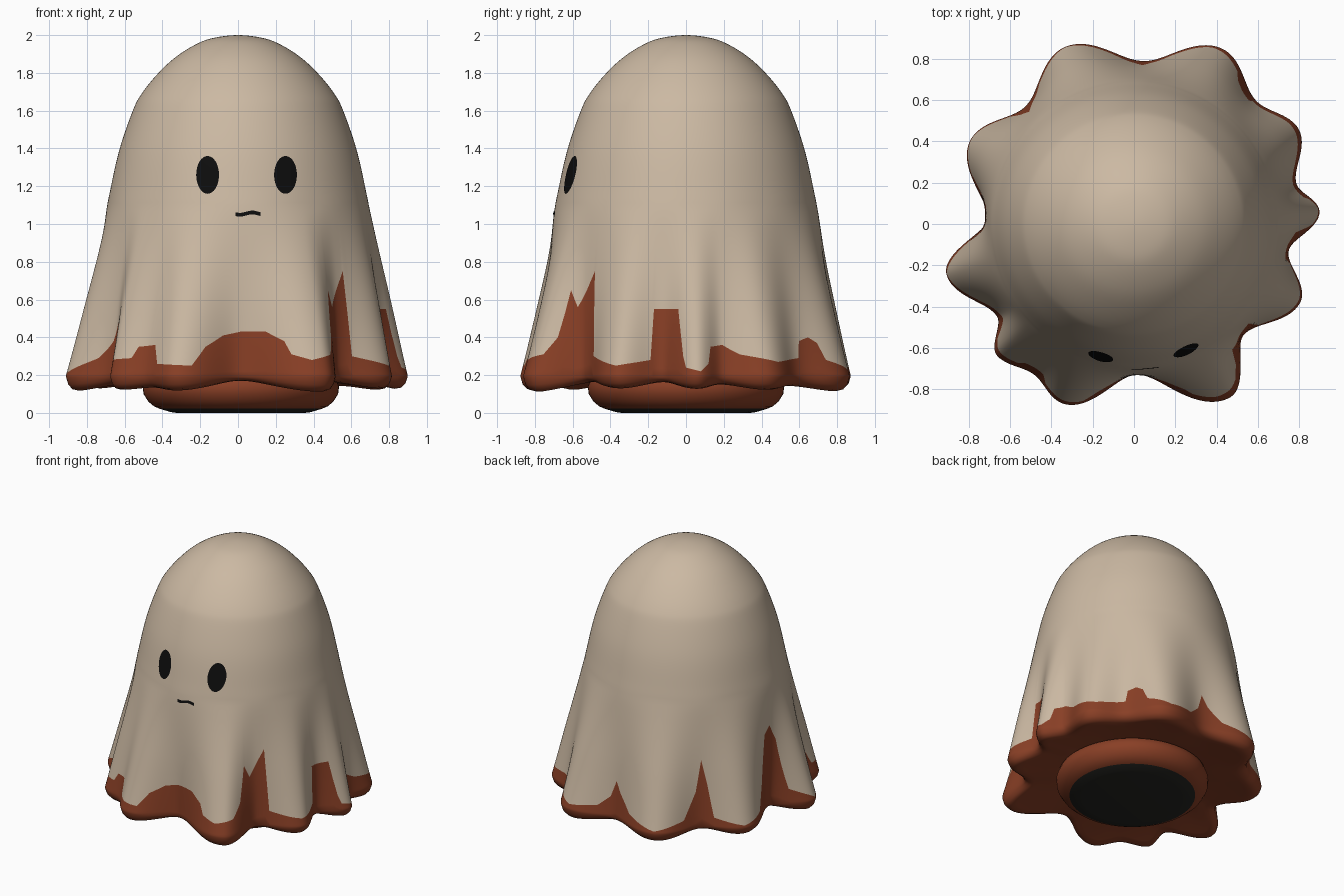
import bpy
import math
from math import sin, cos, pi, radians, degrees, sqrt, atan2

cube = bpy.data.objects.get("Cube")
if cube:
    bpy.data.objects.remove(cube, do_unlink=True)

SEGMENTS = 360
FOLD_TOP = 1.1      # folds fade out above this height
HEM_Z = 0.19        # height of the widest ring of the hem

# Dome profile: height, radius
DOME = [(2, 0), (1.985, .13), (1.95, .225), (1.88, .335), (1.79, .43), (1.69, .51),
        (1.6, .557), (1.4, .626), (1.2, .672), (1.0, .707), (.6, .742), (.2, .755)]

# Fold crests and valleys at the hem: angle, radius
FOLDS = [(4, .9), (14, .81), (30, .92), (45, .84), (63, .95), (87, .79), (111, .92),
         (133, .775), (153, .89), (178, .71), (195, .94), (214, .8), (224, .92),
         (236, .875), (248, .935), (271, .73), (299, .96), (315, .755), (335, .89), (350, .76)]

# Lower edge of the pale cloth: angle, height
EDGE = [(0, .24), (5, .22), (8, .26), (9, .35), (14, .36), (20, .31), (33, .27), (46, .29),
        (47, .38), (51, .4), (54, .37), (56, .28), (66, .23), (78, .26), (84, .34), (87, .46),
        (90, .38), (97, .27), (111, .21), (124, .26), (130, .45), (133, .68), (136, .5),
        (139, .26), (152, .21), (163, .25), (168, .42), (173, .75), (178, .8), (182, .68),
        (186, .3), (195, .21), (207, .29), (213, .38), (216, .48), (220, .28), (230, .29),
        (232, .35), (239, .36), (241, .26), (254, .25), (258, .35), (264, .41), (271, .43),
        (281, .43), (287, .38), (289, .31), (295, .28), (303, .31), (306, .4), (308, .65),
        (311, .56), (316, .68), (319, .75), (321, .3), (335, .25), (346, .28), (347, .55),
        (357, .55), (359, .3)]


def material(name, color):
    mat = bpy.data.materials.new(name)
    mat.use_nodes = True
    mat.diffuse_color = (*color, 1)
    mat.node_tree.nodes["Principled BSDF"].inputs["Base Color"].default_value = (*color, 1)
    return mat


pale = material("pale cloth", (.60, .485, .365))
rust = material("rust brown", (.25, .05, .019))
black = material("face black", (.004, .004, .004))
dark = material("dark sole", (.018, .018, .015))


def lerp(a, b, t):
    return a + (b - a) * t


def around(table, angle, ease=False):
    """Interpolate a table of (angle, value) that wraps around the circle."""
    angle %= 360
    wrapped = [(table[-1][0] - 360, table[-1][1])] + table + [(table[0][0] + 360, table[0][1])]
    for (a0, v0), (a1, v1) in zip(wrapped, wrapped[1:]):
        if a0 <= angle <= a1:
            t = (angle - a0) / (a1 - a0)
            return lerp(v0, v1, (1 - cos(pi * t)) / 2 if ease else t)


def smooth_curve(points, steps):
    """Sample a Catmull-Rom curve through the profile points."""
    first = (points[0][0], -points[1][1])
    pts = [(points[1][0], first[1])] + points + [points[-1]]
    out = []
    for p0, p1, p2, p3 in zip(pts, pts[1:], pts[2:], pts[3:]):
        for i in range(steps):
            t = i / steps
            out.append(tuple(.5 * (2 * b + (c - a) * t + (2 * a - 5 * b + 4 * c - d) * t * t
                                   + (3 * b - a - 3 * c + d) * t ** 3)
                             for a, b, c, d in zip(p0, p1, p2, p3)))
    return out + [points[-1]]


CURVE = smooth_curve(DOME, 6)


def core(z):
    for (z0, r0), (z1, r1) in zip(CURVE, CURVE[1:]):
        if z1 <= z <= z0 and z0 > z1:
            return lerp(r0, r1, (z0 - z) / (z0 - z1))
    return DOME[-1][1]


def cloth_radius(angle, z, hem):
    fade = min(1, max(0, (FOLD_TOP - z) / (FOLD_TOP - .2))) ** 1.3
    base = core(z)
    return base + (hem - DOME[-1][1]) * fade


def make_object(name, verts, faces, mats, indices=None):
    mesh = bpy.data.meshes.new(name)
    mesh.from_pydata(verts, [], faces)
    for mat in mats:
        mesh.materials.append(mat)
    if indices:
        mesh.polygons.foreach_set("material_index", indices)
    mesh.polygons.foreach_set("use_smooth", [True] * len(faces))
    mesh.update()
    obj = bpy.data.objects.new(name, mesh)
    bpy.context.collection.objects.link(obj)
    return obj


def skin(name, columns, mats, rule, close_end=False):
    """Join vertical columns of points, given per angle from top to bottom, into a shell."""
    rows, count = len(columns[0]), len(columns)
    verts = [p for col in columns for p in col]
    faces, indices = [], []
    for c in range(count):
        a, b = c * rows, (c + 1) % count * rows
        for r in range(rows - 1):
            faces.append((a + r, a + r + 1, b + r + 1, b + r))
            indices.append(rule(r))
    for ring, flip in ((0, False), (rows - 1, True)):
        if ring == 0 or close_end:
            cap = [c * rows + ring for c in range(count)]
            faces.append(cap[::-1] if flip else cap)
            indices.append(rule(min(ring, rows - 2)))
    return make_object(name, verts, faces, mats, indices)


# Draped sheet, with a painted band below the cloth edge and a rolled hem
upper = [(z, max(r, .004)) for z, r in CURVE if z > FOLD_TOP + .01]
CLOTH_ROWS, BAND_ROWS = 24, 8
columns = []
for i in range(SEGMENTS):
    angle = 360 * i / SEGMENTS
    edge, hem = around(EDGE, angle), around(FOLDS, angle, True)
    path = [(r, z) for z, r in upper]
    heights = [lerp(FOLD_TOP, edge, k / CLOTH_ROWS) for k in range(CLOTH_ROWS + 1)]
    heights += [lerp(edge, HEM_Z, k / BAND_ROWS) for k in range(1, BAND_ROWS + 1)]
    path += [(cloth_radius(angle, z, hem), z) for z in heights]
    low = .165 - .25 * (hem - .75)
    rim = path[-1][0]
    path += [(rim - .012, lerp(HEM_Z, low, .55)), (rim - .035, lerp(HEM_Z, low, .9)),
             (rim - .07, low), (rim - .11, low + .01),
             (lerp(rim, .5, .7), .17), (.45, .2)]
    a = radians(angle)
    columns.append([(r * cos(a), r * sin(a), z) for r, z in path])
cloth_end = len(upper) + CLOTH_ROWS
skin("draped_sheet", columns, [pale, rust], lambda r: 0 if r < cloth_end else 1)

# Round foot under the sheet, with a dark sole
foot = [(.46, .21), (.505, .18), (.52, .14), (.515, .1), (.49, .06), (.46, .035),
        (.43, .022), (.37, .004), (.34, 0)]
columns = [[(r * cos(a) + .015, r * sin(a), z) for r, z in foot]
           for a in (2 * pi * i / 64 for i in range(64))]
skin("foot", columns, [rust, dark], lambda r: 0 if r < 6 else 1, close_end=True)


def on_front(x, z, lift=.004):
    """Point just above the front of the sheet."""
    angle = atan2(-sqrt(core(z) ** 2 - x * x), x)
    deg = degrees(angle)
    r = cloth_radius(deg, z, around(FOLDS, deg, True)) + lift
    return (r * cos(angle), r * sin(angle), z)


# Oval eyes
def eye(name, cx, cz, half_w, half_h, sides=32, rings=4):
    verts, faces = [on_front(cx, cz)], []
    for k in range(1, rings + 1):
        for i in range(sides):
            t, s = 2 * pi * i / sides, k / rings
            verts.append(on_front(cx + half_w * s * cos(t), cz + half_h * s * sin(t)))
    for i in range(sides):
        j = (i + 1) % sides
        faces.append((0, 1 + i, 1 + j))
        for k in range(rings - 1):
            p, q = 1 + k * sides, 1 + (k + 1) * sides
            faces.append((p + i, q + i, q + j, p + j))
    make_object(name, verts, faces, [black])


eye("right_eye", -.16, 1.26, .06, .1)
eye("left_eye", .25, 1.26, .06, .1)

# Small wavy mouth
STEPS = 16
verts = []
for i in range(STEPS + 1):
    t = i / STEPS
    x, z = lerp(-.012, .118, t), 1.055 - .006 * sin(2 * pi * t + .5)
    verts += [on_front(x, z - .01), on_front(x, z + .01)]
faces = [(2 * i, 2 * i + 2, 2 * i + 3, 2 * i + 1) for i in range(STEPS)]
make_object("mouth", verts, faces, [black])
